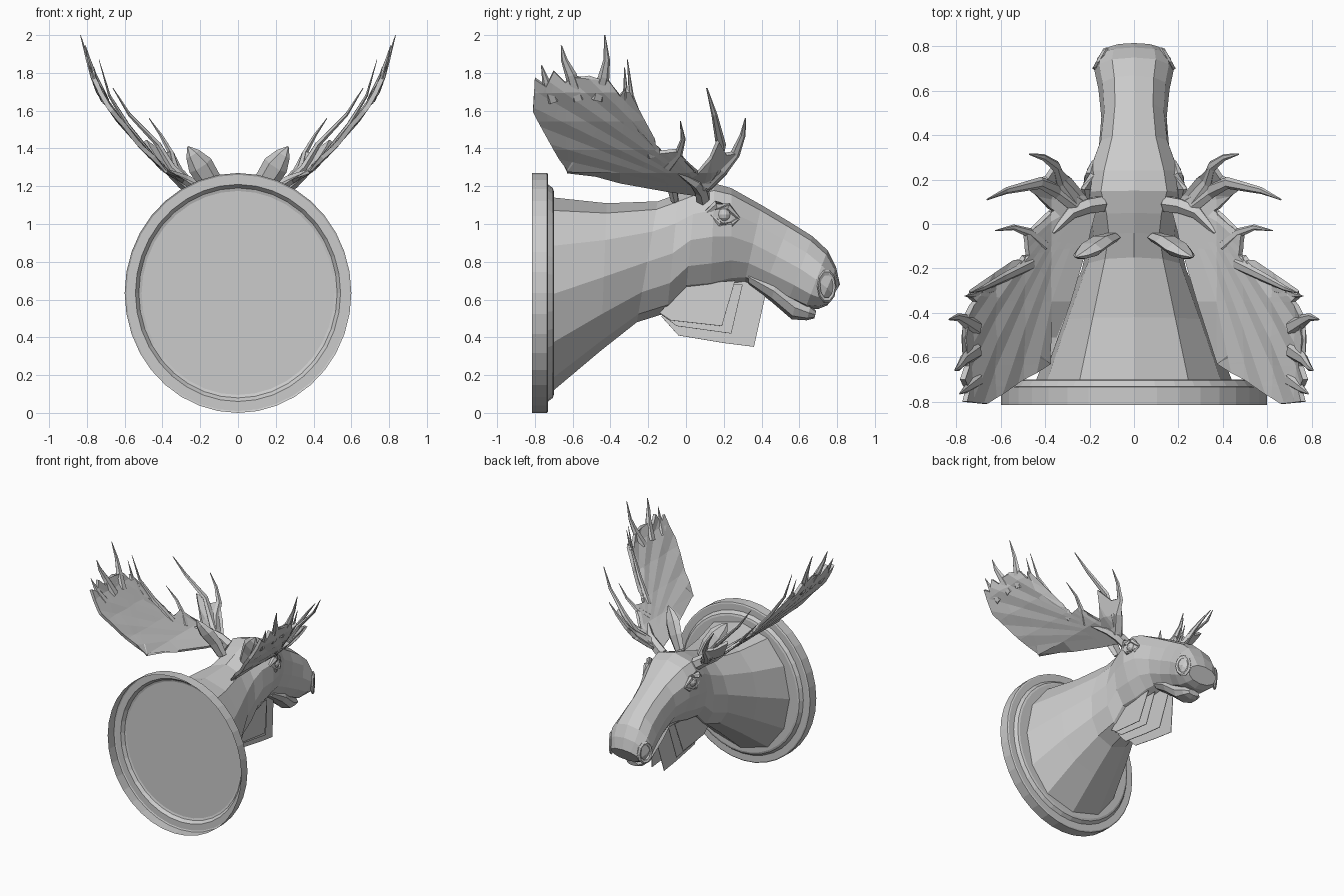
import bpy, bmesh, math
from mathutils import Vector


def finish(name, bm, mirror=False, thick=0):
    bmesh.ops.recalc_face_normals(bm, faces=bm.faces)
    me = bpy.data.meshes.new(name)
    bm.to_mesh(me)
    bm.free()
    ob = bpy.data.objects.new(name, me)
    bpy.context.collection.objects.link(ob)
    if thick:
        m = ob.modifiers.new("thickness", 'SOLIDIFY')
        m.thickness, m.offset = thick, 0
    if mirror:
        ob.modifiers.new("mirror", 'MIRROR')
    return ob


def loft(bm, rings, start=True, end=True):
    vs = [[bm.verts.new(p) for p in r] for r in rings]
    n = len(vs[0])
    for a, b in zip(vs, vs[1:]):
        for i in range(n):
            j = (i + 1) % n
            bm.faces.new((a[i], a[j], b[j], b[i]))
    if start:
        bm.faces.new(vs[0][::-1])
    if end:
        bm.faces.new(vs[-1])


def tube(bm, pts, radii, flat=1.0, n=6, axis=(0, 1, 0)):
    # tapered tube; "flat" squashes it across the given axis
    pts = [Vector(p) for p in pts]
    rings = []
    for i, p in enumerate(pts):
        t = pts[min(i + 1, len(pts) - 1)] - pts[max(i - 1, 0)]
        side = t.cross(Vector(axis)).normalized()
        up = side.cross(t).normalized()
        rings.append([p + radii[i] * (side * math.cos(k * math.tau / n)
                      + up * flat * math.sin(k * math.tau / n)) for k in range(n)])
    loft(bm, rings)


def section(ty, tz, by, bz, w, n=12, low=0.0):
    # oval ring between a top and a bottom point of the side profile
    out = []
    for k in range(n):
        a = k * math.tau / n
        c, s = math.cos(a), math.sin(a)
        f = 0.5 + 0.5 * c
        x = w * math.copysign(abs(s) ** 0.85, s) * (1 - low * (1 - f))
        out.append((x, by + (ty - by) * f, bz + (tz - bz) * f))
    return out


# Wall plaque: stepped oval shell, open at the back
bm = bmesh.new()
rings = []
for r, y in [(1, -0.815), (1, -0.735), (0.985, -0.73), (0.905, -0.73), (0.875, -0.705), (0.85, -0.70)]:
    rings.append([(0.6 * r * math.cos(k * math.tau / 36), y,
                   0.635 + 0.635 * r * math.sin(k * math.tau / 36)) for k in range(36)])
loft(bm, rings, start=False)
finish("wall_plaque", bm)

# Neck, skull and muzzle in one loft: top y,z, bottom y,z, half width, narrowing below
body = [(-0.70, 1.14, -0.70, 0.12, 0.44, 0), (-0.42, 1.11, -0.45, 0.33, 0.335, 0),
        (-0.15, 1.12, -0.26, 0.48, 0.235, 0), (-0.04, 1.16, -0.1, 0.53, 0.205, 0),
        (0.05, 1.19, 0.0, 0.64, 0.225, 0.15), (0.15, 1.215, 0.13, 0.65, 0.275, 0.4),
        (0.24, 1.19, 0.24, 0.68, 0.25, 0.4), (0.4, 1.10, 0.31, 0.69, 0.18, 0.25),
        (0.55, 1.01, 0.41, 0.65, 0.155, 0.1), (0.67, 0.935, 0.54, 0.59, 0.16, 0),
        (0.75, 0.86, 0.63, 0.55, 0.178, 0), (0.795, 0.77, 0.70, 0.55, 0.165, 0),
        (0.815, 0.68, 0.75, 0.57, 0.125, 0)]
bm = bmesh.new()
loft(bm, [section(*b[:5], low=b[5]) for b in body], start=False)
finish("neck_and_head", bm)

# Lower jaw
bm = bmesh.new()
loft(bm, [section(*j, n=8) for j in [
    (0.33, 0.76, 0.33, 0.68, 0.09), (0.48, 0.70, 0.45, 0.59, 0.11), (0.59, 0.62, 0.56, 0.495, 0.10),
    (0.66, 0.57, 0.64, 0.49, 0.085), (0.69, 0.54, 0.68, 0.50, 0.05)]])
finish("lower_jaw", bm)

# Eyeballs and heavy eyelids
bm = bmesh.new()
bmesh.ops.create_uvsphere(bm, u_segments=10, v_segments=6, radius=0.038)
bmesh.ops.translate(bm, verts=bm.verts, vec=(0.19, 0.2, 1.05))
finish("eyes", bm, mirror=True)
bm = bmesh.new()
tube(bm, [(0.205, 0.11, 1.065), (0.215, 0.16, 1.1), (0.2, 0.22, 1.09), (0.185, 0.28, 1.03)],
     [0.012, 0.026, 0.022, 0.008])
tube(bm, [(0.21, 0.13, 1.05), (0.212, 0.18, 1.0), (0.2, 0.24, 1.0), (0.185, 0.28, 1.03)],
     [0.008, 0.014, 0.014, 0.006])
finish("eyelids", bm, mirror=True)

# Nostril rims
bm = bmesh.new()
rings = []
for k in range(10):
    a = k * math.tau / 10
    ring = []
    for q in range(5):
        b = q * math.tau / 5
        r = 1 + 0.22 * math.cos(b)
        y = 0.745 + 0.042 * r * math.cos(a)
        ring.append((0.150 - (y - 0.745) * 0.55 + 0.014 * math.sin(b), y,
                     0.67 + 0.075 * r * math.sin(a)))
    rings.append(ring)
loft(bm, rings + [rings[0]], start=False, end=False)
bmesh.ops.remove_doubles(bm, verts=bm.verts, dist=1e-5)
finish("nostrils", bm, mirror=True)

# Ears: flattened leaf shapes
bm = bmesh.new()
tube(bm, [(0.10, -0.06, 1.13), (0.15, -0.08, 1.23), (0.20, -0.115, 1.31), (0.24, -0.14, 1.37),
          (0.265, -0.15, 1.41)], [0.045, 0.062, 0.068, 0.04, 0.004], flat=0.5)
finish("ears", bm, mirror=True)

# Antler surface: outward position as a function of height
KNOTS = [(1.14, 0.14), (1.17, 0.2), (1.28, 0.38), (1.4, 0.5), (1.55, 0.63), (1.7, 0.735), (1.85, 0.79), (2.02, 0.84)]


def out_x(y, z):
    x = KNOTS[-1][1]
    for (z0, x0), (z1, x1) in zip(KNOTS, KNOTS[1:]):
        if z <= z1:
            x = x0 + (x1 - x0) * (z - z0) / (z1 - z0)
            break
    return x - 0.17 * max(0, (y - 0.12) / 0.2) * (1 if z < 1.57 else 0.6)


# Palms: side outline sliced into bands, then bent outwards with shallow flutes
outline = [(0.08, 1.155), (-0.1, 1.18), (-0.35, 1.225), (-0.63, 1.28), (-0.73, 1.45), (-0.81, 1.6),
           (-0.80, 1.77), (-0.74, 1.73), (-0.70, 1.81), (-0.64, 1.75), (-0.59, 1.78), (-0.52, 1.72),
           (-0.46, 1.77), (-0.41, 1.76), (-0.35, 1.68), (-0.32, 1.72), (-0.30, 1.57), (-0.24, 1.48),
           (-0.14, 1.38), (-0.05, 1.39), (0.0, 1.33), (0.06, 1.27), (0.13, 1.35), (0.17, 1.44),
           (0.21, 1.37), (0.27, 1.38), (0.21, 1.27), (0.13, 1.19)]
bm = bmesh.new()
bm.faces.new([bm.verts.new((0, y, z)) for y, z in outline])
bmesh.ops.triangulate(bm, faces=bm.faces)
cuts = [((0, 0, z), (0, 0, 1)) for z, _ in KNOTS[1:-1]]
for k in range(1, 10):
    a = math.radians(8 + k * 4.5)
    cuts.append(((0, 0.1, 1.18), (0, math.sin(a), math.cos(a))))
for co, no in cuts:
    bmesh.ops.bisect_plane(bm, geom=bm.verts[:] + bm.edges[:] + bm.faces[:], plane_co=co, plane_no=no)
for v in bm.verts:
    dy, dz = 0.1 - v.co.y, v.co.z - 1.18
    a = math.degrees(math.atan2(dz, dy))
    reach = min(1, max(0, math.hypot(dy, dz) - 0.2) / 0.6)
    v.co.x = out_x(v.co.y, v.co.z) + 0.005 * reach * math.cos((a - 8) / 9 * math.tau)
finish("antler_palms", bm, mirror=True, thick=0.024)

# Antler beams and tapering tines: path, base radius, inward lean at the tip
bm = bmesh.new()
tube(bm, [(0.15, 0.09, 1.14), (0.215, 0.08, 1.185), (0.29, 0.05, 1.225), (0.37, -0.04, 1.275)],
     [0.05, 0.046, 0.04, 0.015], flat=0.8)
tines = [([(0.08, 1.2), (0.15, 1.29), (0.185, 1.42), (0.15, 1.58), (0.11, 1.72)], 0.045, 0.08),
         ([(0.10, 1.21), (0.19, 1.29), (0.26, 1.37), (0.30, 1.47), (0.315, 1.56)], 0.045, 0.0),
         ([(-0.1, 1.30), (-0.04, 1.37), (-0.015, 1.45), (-0.03, 1.545)], 0.03, 0.0),
         ([(-0.18, 1.36), (-0.24, 1.52), (-0.29, 1.68), (-0.31, 1.87)], 0.03, 0.06),
         ([(-0.29, 1.55), (-0.32, 1.7), (-0.325, 1.83)], 0.022, 0.02),
         ([(-0.47, 1.66), (-0.435, 1.78), (-0.42, 1.87), (-0.43, 2.0)], 0.04, 0.0),
         ([(-0.57, 1.66), (-0.61, 1.79), (-0.645, 1.87), (-0.66, 1.945)], 0.04, 0.01),
         ([(-0.70, 1.65), (-0.74, 1.75), (-0.765, 1.84)], 0.036, 0.0)]
for path, r, lean in tines:
    n = len(path) - 1
    tube(bm, [(out_x(y, z) - lean * i / n, y, z) for i, (y, z) in enumerate(path)],
         [r * (1 - 0.92 * (i / n) ** 1.2) for i in range(n + 1)], flat=0.6, axis=(0.9, 0.05, -0.45))
finish("antler_beams_and_tines", bm, mirror=True)

# Dewlap: thin layered sheets of hair under the throat
sheets = [(0.025, [(-0.13, 0.51), (-0.04, 0.41), (0.2, 0.37), (0.36, 0.35), (0.42, 0.62), (0.3, 0.72), (0, 0.68)]),
          (0.06, [(-0.13, 0.52), (-0.05, 0.46), (0.24, 0.42), (0.3, 0.68), (0.0, 0.68)]),
          (0.09, [(-0.14, 0.53), (-0.08, 0.49), (0.19, 0.46), (0.26, 0.7), (0.0, 0.68)])]
bm = bmesh.new()
for x, pts in sheets:
    bm.faces.new([bm.verts.new((x + 0.12 * (0.6 - z), y, z)) for y, z in pts])
finish("dewlap", bm, mirror=True, thick=0.004)
